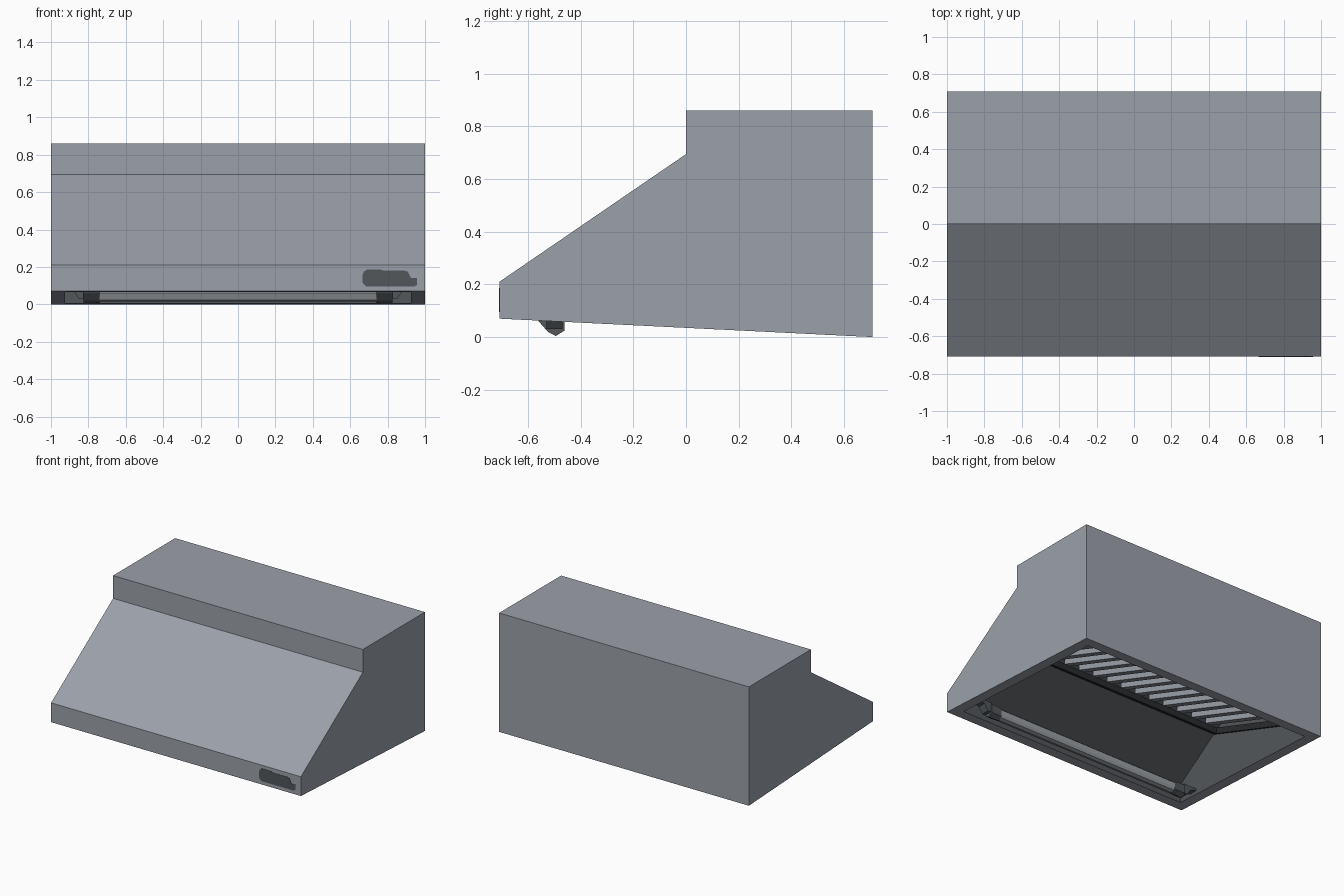
import bpy, bmesh

if "Cube" in bpy.data.objects:
    bpy.data.objects.remove(bpy.data.objects["Cube"])


def material(name, rgb):
    m = bpy.data.materials.new(name)
    m.diffuse_color = (*rgb, 1)
    m.use_nodes = True
    m.node_tree.nodes["Principled BSDF"].inputs["Base Color"].default_value = m.diffuse_color
    return m


STEEL = material("brushed_steel", (0.33, 0.352, 0.397))
DARK = material("dark_interior", (0.085, 0.095, 0.103))
BLACK = material("black_trim", (0.022, 0.024, 0.026))
GLASS = material("lamp_glass", (0.32, 0.345, 0.37))


def finish(name, bm, *mats):
    bmesh.ops.recalc_face_normals(bm, faces=bm.faces)
    me = bpy.data.meshes.new(name)
    bm.to_mesh(me)
    bm.free()
    ob = bpy.data.objects.new(name, me)
    bpy.context.collection.objects.link(ob)
    for m in mats:
        me.materials.append(m)
    return ob


def prism(name, pts, spans, mat, axis="x"):
    """Closed outline extruded along x (outline y,z) or y (outline x,z)."""
    bm = bmesh.new()
    for a, b in spans:
        put = (lambda p, t: (t, p[0], p[1])) if axis == "x" else (lambda p, t: (p[0], t, p[1]))
        A = [bm.verts.new(put(p, a)) for p in pts]
        B = [bm.verts.new(put(p, b)) for p in pts]
        bm.faces.new(A)
        bm.faces.new(B[::-1])
        for i in range(len(pts)):
            j = (i + 1) % len(pts)
            bm.faces.new((A[i], A[j], B[j], B[i]))
    return finish(name, bm, mat)


def both(a, b):
    return [(a, b), (-b, -a)]


def rim_z(y):
    return (0.71 - y) * 0.07 / 1.42


def filter_z(y):
    return 0.44 - 0.35 * (y + 0.28)


# Hood shell: outer skin, bottom rim and hollow dark interior
outer = [(-0.709, 0.07), (-0.709, 0.21), (0, 0.695), (0, 0.86), (0.709, 0.86), (0.709, 0)]
F, B, W = -0.63, 0.635, 0.925
inner = [(F, rim_z(F)), (F, 0.20), (-0.19, 0.5), (B, filter_z(B) + 0.091), (B, rim_z(B))]
bm = bmesh.new()
ends = []
for pts, w, mi in ((outer, 1.0, 0), (inner, W, 1)):
    L = [bm.verts.new((-w, y, z)) for y, z in pts]
    R = [bm.verts.new((w, y, z)) for y, z in pts]
    faces = [bm.faces.new(L), bm.faces.new(R[::-1])]
    for i in range(len(pts) - 1):
        faces.append(bm.faces.new((L[i], L[i + 1], R[i + 1], R[i])))
    for f in faces:
        f.material_index = mi
    ends.append((L[0], R[0], R[-1], L[-1]))
for i in range(4):
    j = (i + 1) % 4
    bm.faces.new((ends[0][i], ends[0][j], ends[1][j], ends[1][i]))
finish("hood_shell", bm, STEEL, DARK)


# Black trim around the slanted filter bay
def sloped(y0, y1, lo, hi):
    return [(y0, filter_z(y0) + lo), (y1, filter_z(y1) + lo),
            (y1, filter_z(y1) + hi), (y0, filter_z(y0) + hi)]


prism("filter_trim_front", sloped(-0.285, -0.25, -0.015, 0.03), [(-W, W)], BLACK)
prism("filter_trim_sides", sloped(-0.27, B, -0.015, 0.03), both(W - 0.012, W), BLACK)

# Baffle ribs of the filter, running front to back
ribs = [(-0.83 + 0.12 * i, -0.785 + 0.12 * i) for i in range(14)]
prism("filter_baffles", sloped(-0.21, B, 0.012, 0.088), ribs, STEEL)

# Control plate on the front lip
plate = [(0.685, 0.095), (0.945, 0.095), (0.957, 0.105), (0.957, 0.14), (0.925, 0.14),
         (0.908, 0.175), (0.89, 0.18), (0.78, 0.18), (0.76, 0.186), (0.69, 0.186),
         (0.672, 0.175), (0.665, 0.155), (0.665, 0.115)]
prism("control_plate", plate, [(-0.711, -0.707)], DARK, axis="y")

# Lamp: faceted glass tube, end sockets, collars and brackets
tube = [(-0.54, 0.06), (-0.525, 0.022), (-0.5, 0.014), (-0.475, 0.022), (-0.466, 0.04),
        (-0.466, 0.075), (-0.52, 0.08)]
prism("lamp_tube", tube, [(-0.75, 0.75)], GLASS)
cap = [(-0.57, 0.085), (-0.56, 0.06), (-0.525, 0.02), (-0.495, 0.004), (-0.462, 0.024),
       (-0.462, 0.085)]
prism("lamp_sockets", cap, both(0.76, 0.825), DARK)
prism("lamp_socket_collars", [(-0.5 + (y + 0.5) * 0.95, 0.05 + (z - 0.05) * 0.95) for y, z in cap],
      both(0.74, 0.762), DARK)
for side, s in (("right", 1), ("left", -1)):
    prism("lamp_bracket_" + side,
          [(s * 0.82, 0.03), (s * 0.85, 0.03), (s * 0.88, 0.075), (s * W, 0.085),
           (s * W, 0.1), (s * 0.82, 0.1)], [(-0.53, -0.47)], DARK, axis="y")
